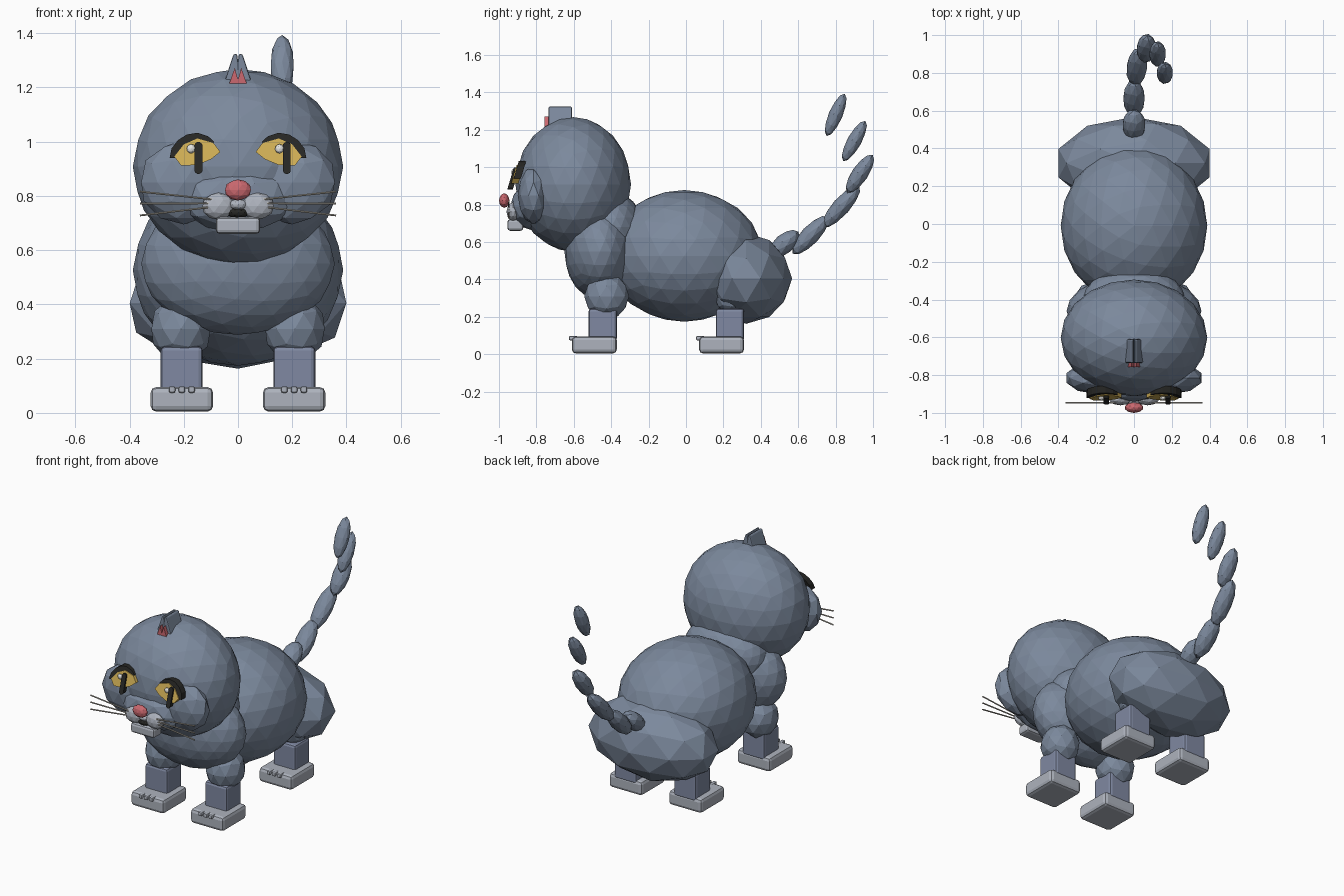
import bpy, bmesh, math
from mathutils import Vector

if "Cube" in bpy.data.objects:
    bpy.data.objects.remove(bpy.data.objects["Cube"])


def mat(name, *rgb):
    m = bpy.data.materials.new(name)
    m.diffuse_color = (*rgb, 1)
    m.use_nodes = True
    m.node_tree.nodes["Principled BSDF"].inputs["Base Color"].default_value = m.diffuse_color
    return m


FUR = mat("blue grey fur", .20, .25, .335)
LEG = mat("leg fur", .215, .25, .36)
PAW = mat("pale grey", .42, .45, .51)
PINK = mat("pink", .60, .14, .16)
GOLD = mat("gold", .62, .42, .09)
BLACK = mat("black", .02, .02, .018)
WHITE = mat("white", .85, .85, .82)
WHISKER = mat("whisker beige", .52, .49, .43)


def finish(bm, name, m):
    bmesh.ops.recalc_face_normals(bm, faces=bm.faces)
    me = bpy.data.meshes.new(name)
    bm.to_mesh(me)
    bm.free()
    me.materials.append(m)
    ob = bpy.data.objects.new(name, me)
    bpy.context.collection.objects.link(ob)
    return ob


def blob(name, loc, size, m=FUR, sub=2, direction=None):
    """Faceted ellipsoid, its z axis optionally turned along a direction."""
    bm = bmesh.new()
    bmesh.ops.create_icosphere(bm, subdivisions=sub, radius=1)
    bmesh.ops.scale(bm, vec=size, verts=bm.verts)
    ob = finish(bm, name, m)
    ob.location = loc
    if direction:
        ob.rotation_euler = Vector((0, 0, 1)).rotation_difference(Vector(direction)).to_euler()
    return ob


def bevel(ob, width, segments=2):
    b = ob.modifiers.new("rounded edges", 'BEVEL')
    b.width, b.segments = width, segments
    return ob


def box(name, lo, hi, m, round_by=.015):
    bm = bmesh.new()
    bmesh.ops.create_cube(bm, size=1)
    lo, hi = Vector(lo), Vector(hi)
    bmesh.ops.scale(bm, vec=hi - lo, verts=bm.verts)
    ob = finish(bm, name, m)
    ob.location = (lo + hi) / 2
    return bevel(ob, round_by)


def plate(name, outline, m, front, back, slope=0, z0=1.0):
    """Prism of an x-z outline between two y depths, leaning with height."""
    bm = bmesh.new()
    rings = [[bm.verts.new((x, y + slope * (z - z0), z)) for x, z in outline]
             for y in (front, back)]
    bm.faces.new(rings[0])
    bm.faces.new(rings[1])
    n = len(outline)
    for i in range(n):
        j = (i + 1) % n
        bm.faces.new((rings[0][i], rings[0][j], rings[1][j], rings[1][i]))
    return finish(bm, name, m)


def rod(name, a, b, r, m):
    a, b = Vector(a), Vector(b)
    bm = bmesh.new()
    bmesh.ops.create_cone(bm, cap_ends=True, segments=6, radius1=r, radius2=r,
                          depth=(b - a).length)
    ob = finish(bm, name, m)
    ob.location = (a + b) / 2
    ob.rotation_euler = Vector((0, 0, 1)).rotation_difference(b - a).to_euler()


# Torso and head
blob("body", (0, -.01, .526), (.388, .42, .352), sub=3)
blob("chest", (0, -.46, .55), (.357, .19, .262), sub=3)
blob("neck", (0, -.40, .68), (.27, .17, .19), sub=3)
blob("haunches", (0, .322, .405), (.42, .245, .242))
blob("head", (0, -.603, .908), (.388, .309, .36), sub=3)
blob("muzzle", (0, -.83, .79), (.22, .11, .125))

# Tail: chain of spindle segments
tail = [((0, .525, .59), .10, .062, (0, .7, .6)),
        ((0, .665, .637), .137, .058, (0, .19, .2)),
        ((.015, .83, .79), .147, .055, (.02, .19, .215)),
        ((.065, .93, .965), .122, .052, (.01, .134, .2)),
        ((.125, .90, 1.14), .123, .045, (0, .118, .214)),
        ((.163, .80, 1.28), .123, .044, (0, .096, .225))]
for i, (loc, half, r, d) in enumerate(tail):
    blob(f"tail_segment_{i + 1}", loc, (r, r * .85, half), direction=d)

# Eye outlines for one side (x outward from the middle)
iris = [(.235, .945), (.21, .912), (.15, .914), (.10, .935), (.065, .962),
        (.09, .995), (.15, 1.012), (.20, .99)]
lid = [(.252, .94), (.245, .975), (.222, 1.005), (.19, 1.026), (.15, 1.033), (.11, 1.02),
       (.088, 1.0), (.093, .988), (.12, 1.002), (.15, 1.008), (.188, .995), (.215, .97), (.232, .94)]

for s, side in ((-1, "left"), (1, "right")):
    blob(f"cheek_{side}", (s * .2, -.815, .85), (.165, .085, .155))
    # Eyes; both pupils and glints are shifted the same way
    cx = s * .163
    plate(f"iris_{side}", [(s * x, z) for x, z in iris], GOLD, -.909, -.87, .3)
    plate(f"eyelid_{side}", [(s * x, z) for x, z in lid], BLACK, -.904, -.865, .3)
    pupil = [(cx + .017 + .015 * math.cos(t), .94 + .045 * (1 if math.sin(t) > 0 else -1)
              + .014 * math.sin(t)) for t in [math.pi * (k + .5) / 6 for k in range(12)]]
    plate(f"pupil_{side}", pupil, BLACK, -.920, -.89, .3)
    blob(f"eye_glint_{side}", (cx - .01, -.922, .974), (.017, .012, .017), WHITE)
    # Whisker pad and whiskers
    blob(f"whisker_pad_{side}", (s * .072, -.925, .762), (.062, .035, .05), PAW)
    for k, (zi, zo) in enumerate(((.787, .816), (.773, .772), (.760, .728))):
        rod(f"whisker_{side}_{k + 1}", (s * .09, -.947, zi), (s * .362, -.947, zo), .004, WHISKER)
    # Ears meeting on the crown
    ear = [(s * -.012, 1.22), (s * .05, 1.22), (s * .017, 1.322), (s * .004, 1.325)]
    bevel(plate(f"ear_{side}", ear, FUR, -.735, -.61), .006)
    inner = [(s * -.004, 1.215), (s * .032, 1.215), (s * .012, 1.272)]
    plate(f"inner_ear_{side}", inner, PINK, -.757, -.73)
    # Legs and paws
    for end, yf in (("front", -.61), ("hind", .07)):
        x0, x1 = sorted((s * .13, s * .285))
        box(f"{end}_leg_{side}", (x0, yf + .09, .07), (x1, yf + .24, .245), LEG)
        x0, x1 = sorted((s * .092, s * .322))
        box(f"{end}_paw_{side}", (x0, yf, .005), (x1, yf + .24, .095), PAW, .02)
        for k in (-1, 0, 1):
            x = s * (.207 + .036 * k)
            box(f"{end}_toe_{side}_{k + 2}", (x - .012, yf - .016, .074),
                (x + .012, yf + .03, .098), PAW, .007)
    blob(f"front_upper_leg_{side}", (s * .21, -.424, .31), (.115, .12, .125))
    blob(f"hind_knee_{side}", (s * .207, .245, .30), (.095, .09, .085))

# Nose, mouth and chin
blob("nose", (0, -.972, .822), (.05, .028, .039), PINK)
blob("mouth", (0, -.93, .738), (.042, .025, .02), BLACK)
box("chin", (-.082, -.955, .66), (.082, -.87, .722), PAW, .015)
blob("lip_bridge", (0, -.935, .768), (.035, .022, .02), PAW)
